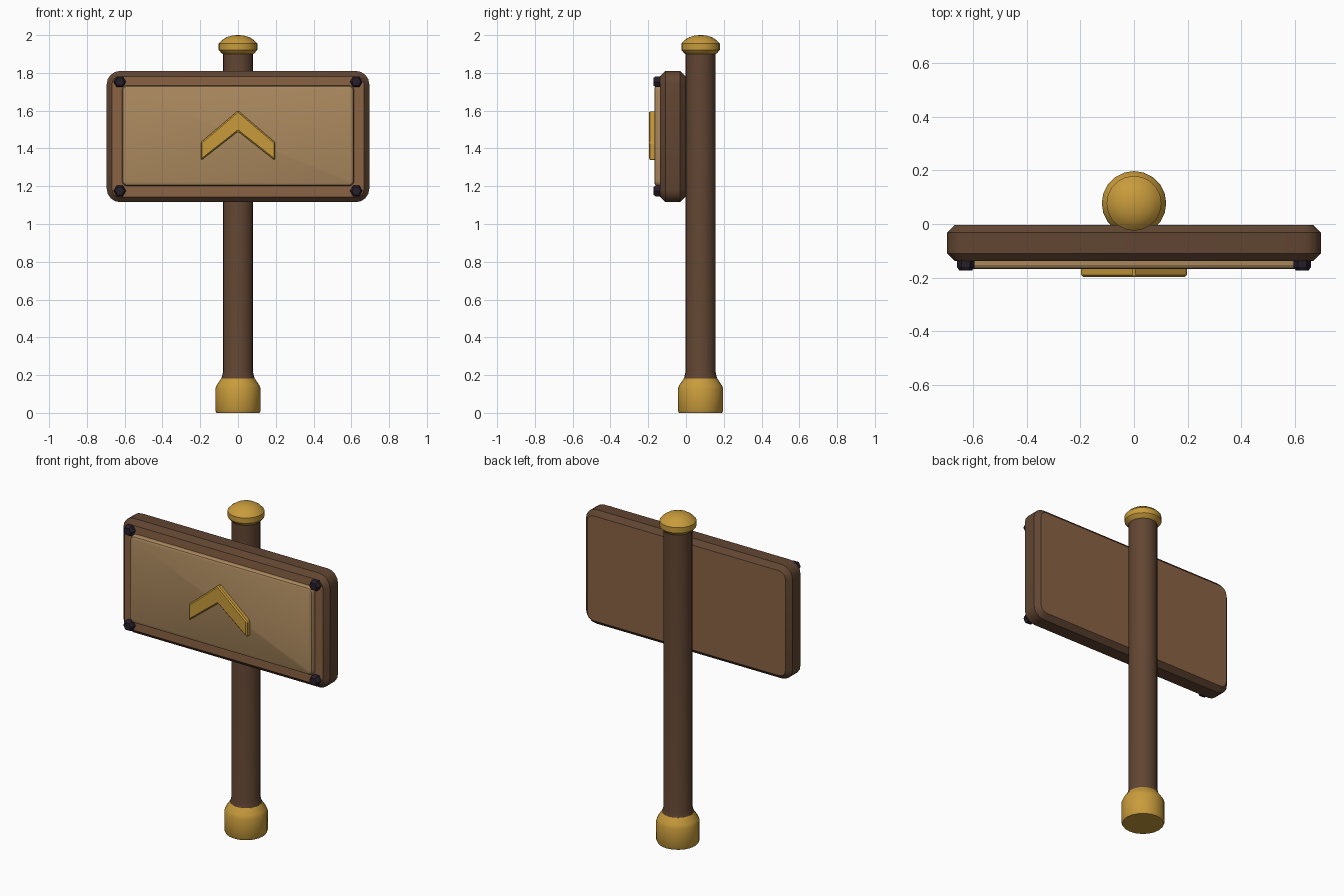
import bpy, bmesh, math

cube = bpy.data.objects.get("Cube")
if cube:
    bpy.data.objects.remove(cube, do_unlink=True)


def material(name, rgb):
    m = bpy.data.materials.new(name)
    m.use_nodes = True
    color = (*rgb, 1)
    m.diffuse_color = color
    m.node_tree.nodes["Principled BSDF"].inputs["Base Color"].default_value = color
    return m


dark_wood = material("dark wood", (0.12, 0.06, 0.032))
light_wood = material("light wood", (0.255, 0.125, 0.06))
tan = material("tan panel", (0.40, 0.245, 0.11))
gold = material("gold", (0.58, 0.33, 0.045))
iron = material("dark iron", (0.02, 0.013, 0.023))

POLE_Y = 0.077


def loft(name, rings, mats, smooth=None):
    """Join successive rings of points with quads and close both ends."""
    bm = bmesh.new()
    loops = [[bm.verts.new(p) for p in ring] for ring in rings]
    n = len(loops[0])
    for a, b in zip(loops, loops[1:]):
        for i in range(n):
            j = (i + 1) % n
            bm.faces.new((a[i], a[j], b[j], b[i]))
    for end in (loops[0], loops[-1]):
        bm.faces.new(end).material_index = len(mats) - 1
    bmesh.ops.recalc_face_normals(bm, faces=bm.faces)
    mesh = bpy.data.meshes.new(name)
    bm.to_mesh(mesh)
    bm.free()
    for m in mats:
        mesh.materials.append(m)
    obj = bpy.data.objects.new(name, mesh)
    bpy.context.collection.objects.link(obj)
    if smooth:
        bpy.ops.object.select_all(action="DESELECT")
        obj.select_set(True)
        bpy.context.view_layer.objects.active = obj
        bpy.ops.object.shade_smooth_by_angle(angle=math.radians(smooth))
    return obj


def turned(name, profile, mat, sides=20):
    """Turn a (radius, height) profile around the pole axis."""
    angles = [2 * math.pi * i / sides for i in range(sides)]
    rings = [[(r * math.cos(a), POLE_Y + r * math.sin(a), z) for a in angles]
             for r, z in profile]
    return loft(name, rings, [mat], 30)


def slab(name, half_w, half_h, z, radius, layers, mats, steps=4):
    """Rounded rectangle facing -y; layers are (y, inset)."""
    rings = []
    for y, inset in layers:
        ring = []
        for q, (sx, sz) in enumerate([(1, 1), (-1, 1), (-1, -1), (1, -1)]):
            for k in range(steps + 1):
                a = math.pi / 2 * (q + k / steps)
                r = radius - inset
                ring.append((sx * (half_w - radius) + r * math.cos(a), y,
                             z + sz * (half_h - radius) + r * math.sin(a)))
        rings.append(ring)
    return loft(name, rings, mats, 25)


# Post with its metal foot and cap
turned("post", [(0.09, 0.17), (0.086, 0.19), (0.08, 0.215), (0.08, 1.93)], dark_wood)
turned("post_foot", [(0.114, 0), (0.12, 0.012), (0.12, 0.13), (0.112, 0.148),
                     (0.088, 0.183), (0.08, 0.185)], gold)
turned("post_cap", [(0.08, 1.9), (0.088, 1.905), (0.102, 1.922), (0.102, 1.955),
                    (0.085, 1.973), (0.062, 1.988), (0.034, 1.997), (0.008, 2.0)], gold)

# Sign board with dark rim and lighter faces, then the raised panel
slab("sign_board", 0.695, 0.347, 1.463, 0.07,
     [(-0.003, 0.028), (-0.031, 0), (-0.109, 0), (-0.137, 0.028)],
     [dark_wood, light_wood])
slab("sign_panel", 0.615, 0.267, 1.467, 0.03,
     [(-0.13, 0), (-0.152, 0), (-0.163, 0.006), (-0.168, 0.018)], [tan])

# Upward chevron on the panel
outline = [(0, 1.6), (0.197, 1.432), (0.197, 1.335), (0, 1.49),
           (-0.197, 1.335), (-0.197, 1.432)]
chevron = loft("chevron", [[(x, y, z) for x, z in outline] for y in (-0.16, -0.197)],
               [gold])
bevel = chevron.modifiers.new("edge bevel", "BEVEL")
bevel.width = 0.007
bevel.segments = 1

# Hexagonal corner bolts
for side, sx in (("right", -1), ("left", 1)):
    for level, z in (("lower", 1.175), ("upper", 1.753)):
        loft(f"{level}_{side}_bolt",
             [[(sx * 0.626 + r * math.cos(i * math.pi / 3), y,
                z + r * math.sin(i * math.pi / 3)) for i in range(6)]
              for y, r in ((-0.13, 0.033), (-0.16, 0.033), (-0.173, 0.024))], [iron])
